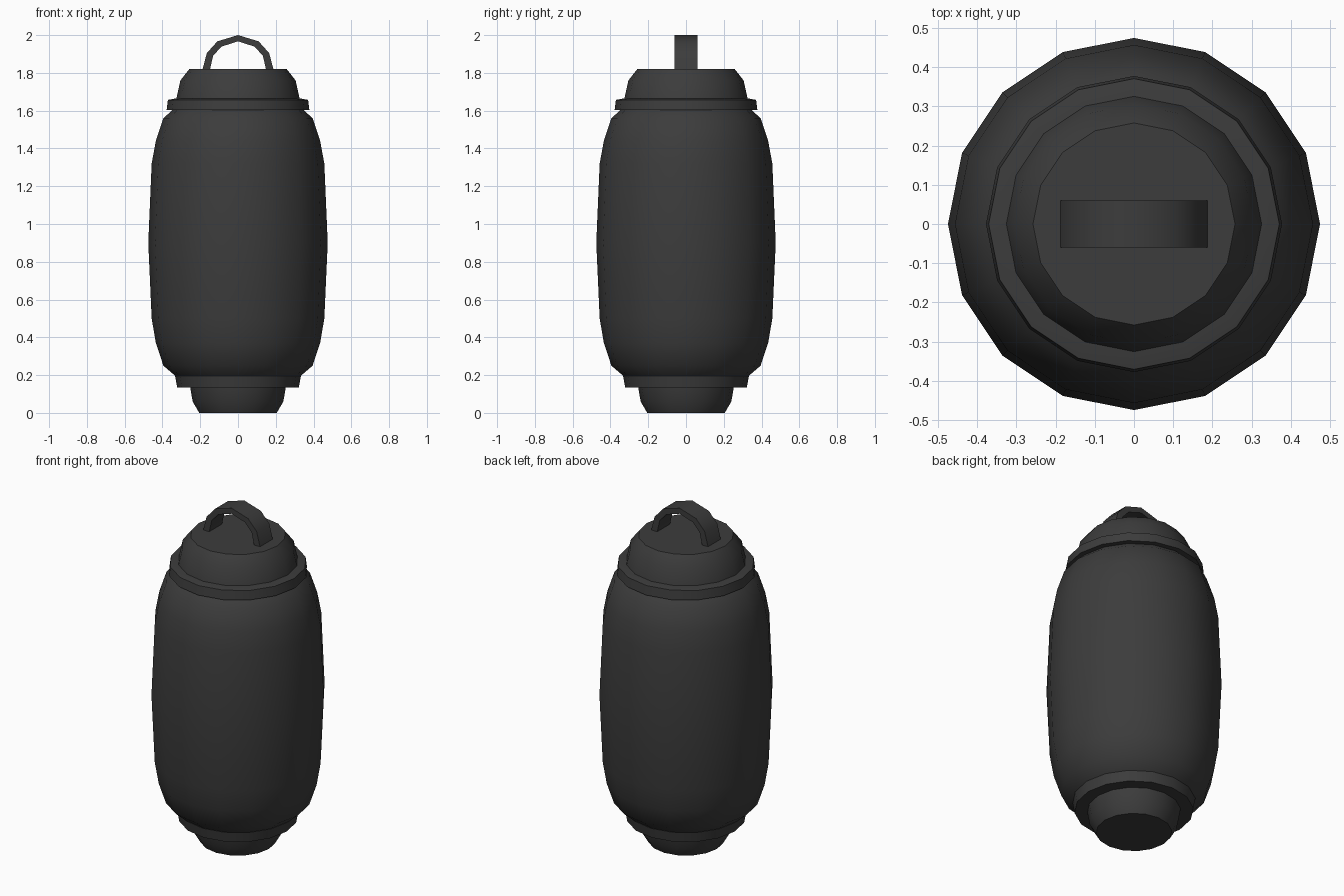
import bpy, bmesh, math

if "Cube" in bpy.data.objects:
    bpy.data.objects.remove(bpy.data.objects["Cube"])

SIDES = 16
dark = bpy.data.materials.new("dark_grey")
dark.diffuse_color = (0.045, 0.045, 0.045, 1)
dark.use_nodes = True
dark.node_tree.nodes["Principled BSDF"].inputs["Base Color"].default_value = dark.diffuse_color


def finish(bm, name, angle):
    bmesh.ops.recalc_face_normals(bm, faces=bm.faces)
    mesh = bpy.data.meshes.new(name)
    bm.to_mesh(mesh)
    bm.free()
    mesh.materials.append(dark)
    obj = bpy.data.objects.new(name, mesh)
    bpy.context.collection.objects.link(obj)
    bpy.ops.object.select_all(action='DESELECT')
    obj.select_set(True)
    bpy.context.view_layer.objects.active = obj
    bpy.ops.object.shade_smooth_by_angle(angle=math.radians(angle))
    return obj


def lathe(name, profile):
    """Closed 16-sided solid from (radius, z) points, bottom to top."""
    bm = bmesh.new()
    rings = []
    for r, z in profile:
        rings.append([bm.verts.new((r * math.cos(2 * math.pi * i / SIDES),
                                    r * math.sin(2 * math.pi * i / SIDES), z))
                      for i in range(SIDES)])
    for a, b in zip(rings, rings[1:]):
        for i in range(SIDES):
            j = (i + 1) % SIDES
            bm.faces.new((a[i], a[j], b[j], b[i]))
    bm.faces.new(rings[0])
    bm.faces.new(rings[-1])
    return finish(bm, name, 35)


# Stacked turned parts
lathe("foot", [(0.205, 0), (0.24, 0.06), (0.253, 0.135)])
lathe("lower_collar", [(0.322, 0.135), (0.333, 0.195)])
lathe("body", [(0.325, 0.19), (0.395, 0.25), (0.435, 0.37), (0.457, 0.5),
               (0.475, 0.9), (0.457, 1.32), (0.435, 1.44), (0.395, 1.56),
               (0.345, 1.605)])
lathe("upper_collar", [(0.378, 1.603), (0.371, 1.657), (0.33, 1.665)])
lathe("cap", [(0.327, 1.66), (0.305, 1.76), (0.258, 1.82)])

# Carrying handle: half of the arch, mirrored into a full strip
outer = [(0.19, 1.81), (0.165, 1.905), (0.109, 1.967), (0, 2.0)]
inner = [(0.15, 1.81), (0.132, 1.89), (0.088, 1.939), (0, 1.967)]
full = lambda pts: pts + [(-x, z) for x, z in reversed(pts[:-1])]
bm = bmesh.new()
sections = []
for (ox, oz), (ix, iz) in zip(full(outer), full(inner)):
    sections.append([bm.verts.new(p) for p in
                     ((ox, -0.06, oz), (ox, 0.06, oz), (ix, 0.06, iz), (ix, -0.06, iz))])
for a, b in zip(sections, sections[1:]):
    for i in range(4):
        j = (i + 1) % 4
        bm.faces.new((a[i], a[j], b[j], b[i]))
bm.faces.new(sections[0])
bm.faces.new(sections[-1])
finish(bm, "handle", 40)
